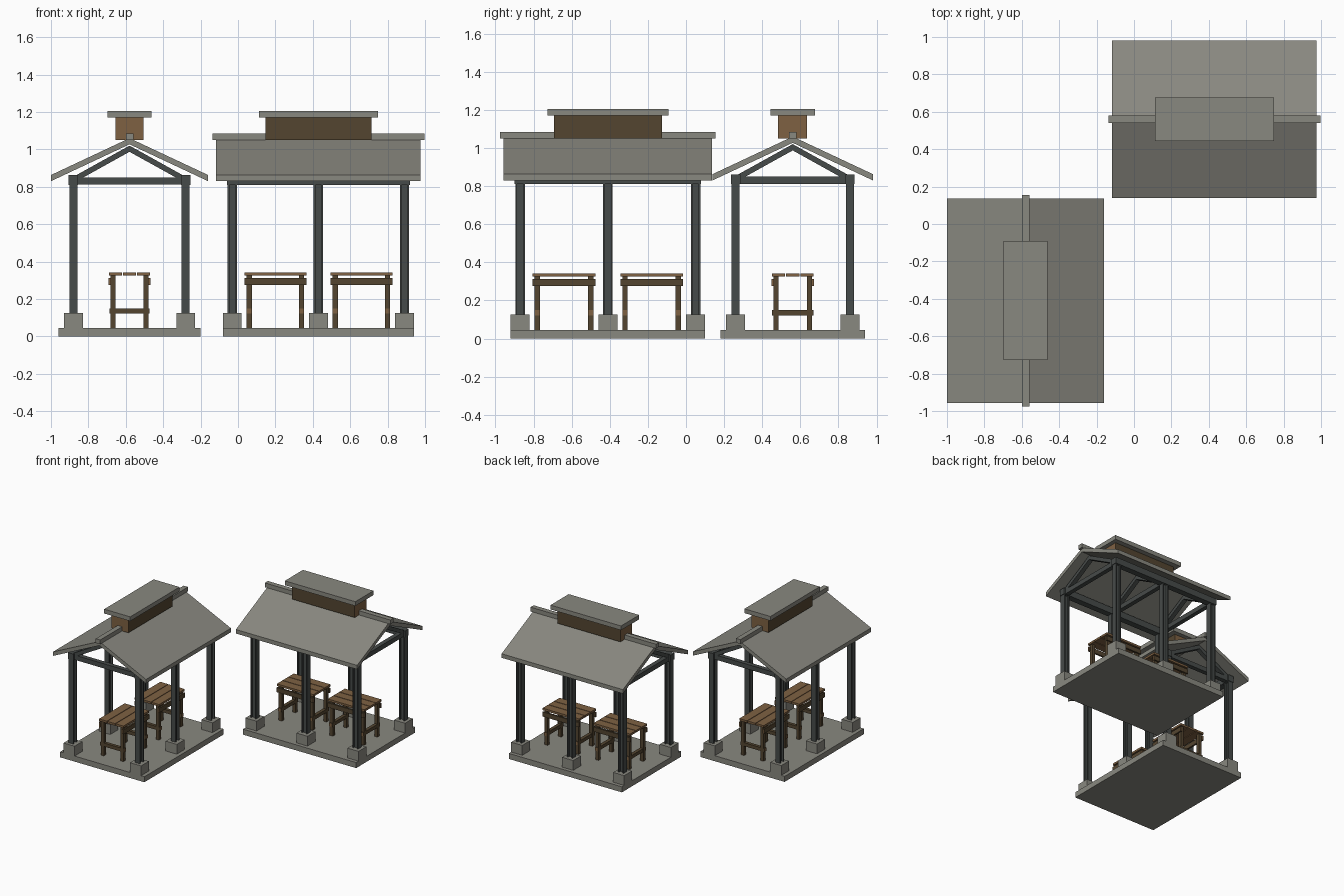
import bpy, bmesh, math
from mathutils import Vector, Matrix

if "Cube" in bpy.data.objects:
    bpy.data.objects.remove(bpy.data.objects["Cube"])


def material(name, rgb):
    m = bpy.data.materials.new(name)
    m.diffuse_color = (*rgb, 1)
    m.use_nodes = True
    m.node_tree.nodes["Principled BSDF"].inputs["Base Color"].default_value = m.diffuse_color
    return m


STONE = material("grey stone", (0.25, 0.247, 0.215))
STEEL = material("dark steel", (0.062, 0.07, 0.067))
DARK = material("dark wood", (0.088, 0.06, 0.03))
LIGHT = material("light wood", (0.21, 0.12, 0.055))


def prism(name, points, direction, mats, place, end_axis=None):
    """Extrude a polygon; faces along end_axis take the second material."""
    bm = bmesh.new()
    face = bm.faces.new([bm.verts.new(p) for p in points])
    out = bmesh.ops.extrude_face_region(bm, geom=[face])
    verts = [v for v in out["geom"] if isinstance(v, bmesh.types.BMVert)]
    bmesh.ops.translate(bm, verts=verts, vec=Vector(direction))
    bmesh.ops.recalc_face_normals(bm, faces=bm.faces)
    if end_axis is not None:
        for f in bm.faces:
            f.material_index = int(abs(f.normal[end_axis]) > 0.9)
    me = bpy.data.meshes.new(name)
    bm.to_mesh(me)
    bm.free()
    for m in mats:
        me.materials.append(m)
    ob = bpy.data.objects.new(name, me)
    ob.matrix_world = place
    bpy.context.collection.objects.link(ob)
    return ob


def box(name, x, y, z, mats, place, end_axis=None):
    pts = [(x[0], y[0], z[0]), (x[1], y[0], z[0]), (x[1], y[1], z[0]), (x[0], y[1], z[0])]
    return prism(name, pts, (0, 0, z[1] - z[0]), mats, place, end_axis)


def span(c, half):
    return (c - half, c + half)


def table(place):
    # slatted top
    for y in (-0.075, 0, 0.075):
        box("table_slat", span(0, 0.165), span(y, 0.035), (0.325, 0.342), [LIGHT], place)
    for s in (-1, 1):
        # long rails on the outside of the legs
        box("table_rail", span(0, 0.165), span(s * 0.105, 0.007), (0.275, 0.312),
            [DARK, LIGHT], place, 0)
        # cross stretchers with pale end grain
        box("table_stretcher", span(s * 0.14, 0.0135), span(0, 0.108), (0.122, 0.15),
            [DARK, LIGHT], place, 1)
        for t in (-1, 1):
            box("table_leg", span(s * 0.14, 0.014), span(t * 0.088, 0.013), (0.045, 0.325),
                [DARK], place)


def pavilion(place):
    # floor slab
    box("floor_slab", span(0, 0.51), span(0, 0.38), (0, 0.045), [STONE], place)
    # footings, H-section columns and roof trusses
    quarter = [(0.025, 0.0215), (0.016, 0.0215), (0.016, 0.006)]
    h = quarter + [(-x, y) for x, y in reversed(quarter)]
    h += [(-x, -y) for x, y in h]
    for x in (-0.46, 0, 0.46):
        for s in (-1, 1):
            box("footing", span(x, 0.05), span(s * 0.30, 0.05), (0.045, 0.125), [STONE], place)
            prism("column", [(x + a, s * 0.30 + b, 0.125) for a, b in h], (0, 0, 0.69),
                  [STEEL], place)
            rafter = [(0, 1.02), (0.285, 0.862), (0.265, 0.84), (0, 0.987)]
            prism("rafter", [(x - 0.018, s * y, z) for y, z in rafter], (0.036, 0, 0),
                  [STEEL], place)
        box("tie_beam", span(x, 0.018), span(0, 0.28), (0.812, 0.85), [STEEL], place)
    for s in (-1, 1):
        # eave beams and roof slopes
        box("eave_beam", span(0, 0.49), span(s * 0.30, 0.025), (0.81, 0.862), [STEEL], place)
        slope = [(0, 1.06), (0.42, 0.863), (0.42, 0.83), (0, 1.027)]
        prism("roof_slope", [(-0.547, s * y, z) for y, z in slope], (1.094, 0, 0),
              [STONE], place)
    # ridge, raised vent and its cap
    box("ridge_cap", span(0, 0.566), span(0, 0.02), (1.05, 1.085), [STONE], place)
    box("roof_vent", span(0, 0.283), span(0, 0.076), (1.05, 1.17), [DARK, LIGHT], place, 0)
    box("vent_cap", span(0, 0.318), span(0, 0.117), (1.17, 1.205), [STONE], place)
    # two tables
    for x in (-0.23, 0.23):
        table(place @ Matrix.Translation((x, 0, 0)))


pavilion(Matrix.Translation((0.43, 0.56, 0)))
pavilion(Matrix.Translation((-0.58, -0.41, 0)) @ Matrix.Rotation(math.pi / 2, 4, "Z"))
